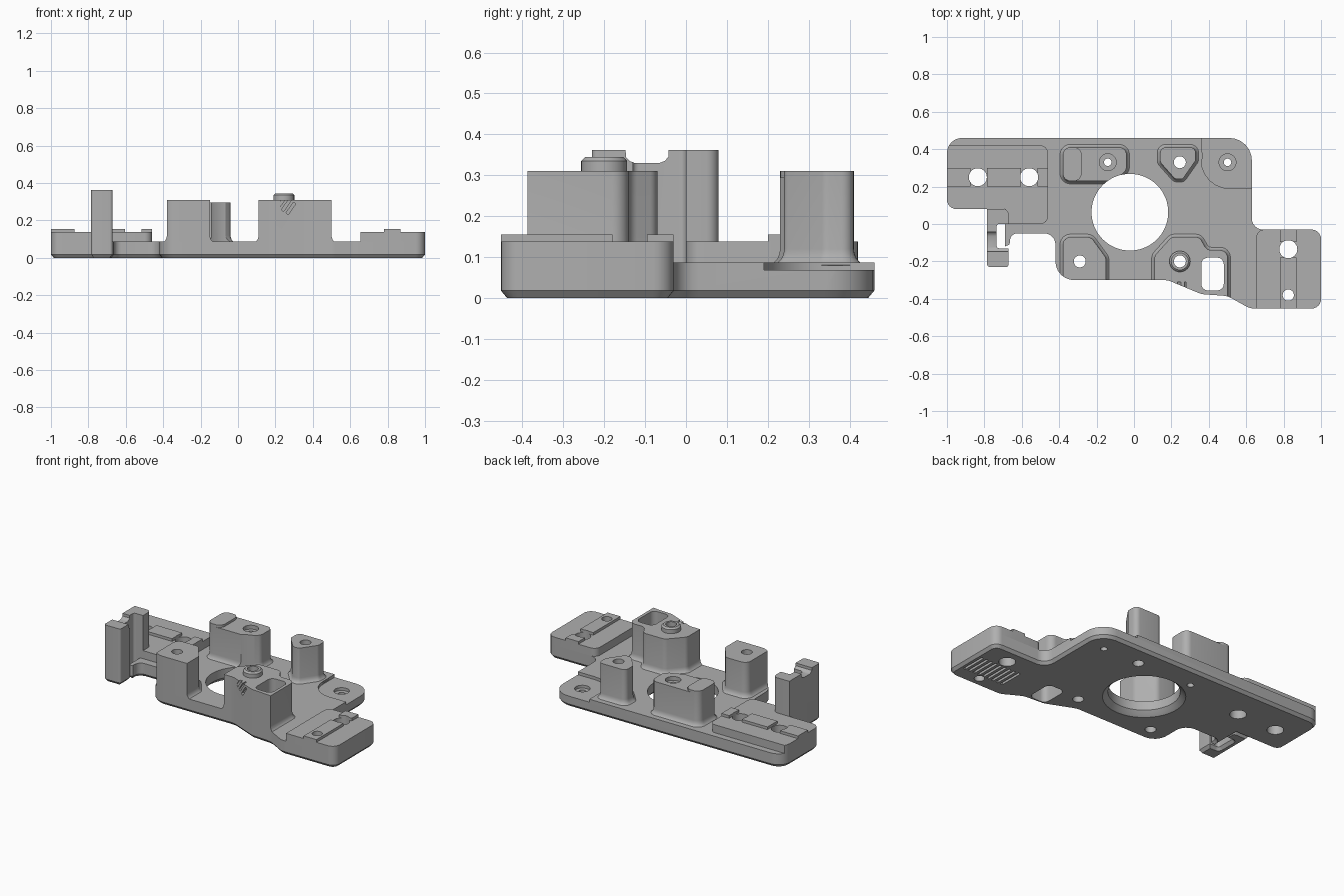
import bpy, bmesh, math
from mathutils import Vector, Matrix

cube = bpy.data.objects.get("Cube")
if cube:
    bpy.data.objects.remove(cube)

grey = bpy.data.materials.new("machined_grey")
grey.use_nodes = True
grey.diffuse_color = (0.43, 0.43, 0.43, 1)
grey.node_tree.nodes["Principled BSDF"].inputs["Base Color"].default_value = (0.43, 0.43, 0.43, 1)


def rounded(corners, default=0.0, steps=6):
    """Polygon with circular arcs at its corners; a corner is (x, y) or (x, y, radius)."""
    out, n = [], len(corners)
    for i, c in enumerate(corners):
        p = Vector(c[:2])
        r = c[2] if len(c) > 2 else default
        if r == 0:
            out.append(p)
            continue
        a = (Vector(corners[i - 1][:2]) - p).normalized()
        b = (Vector(corners[(i + 1) % n][:2]) - p).normalized()
        half = a.angle(b) / 2
        t, w = r / math.tan(half), math.sin(half)
        p0, p2 = p + a * t, p + b * t
        for k in range(steps + 1):
            u = k / steps
            k0, k1, k2 = (1 - u) ** 2, 2 * u * (1 - u) * w, u * u
            out.append((p0 * k0 + p * k1 + p2 * k2) / (k0 + k1 + k2))
    return out


def rect(x0, x1, y0, y1, r=0.0):
    return rounded([(x0, y0), (x1, y0), (x1, y1), (x0, y1)], r)


def circle(x, y, r, n=40):
    return [Vector((x + r * math.cos(math.tau * i / n), y + r * math.sin(math.tau * i / n))) for i in range(n)]


def grow(pts, d):
    """Offset a counter-clockwise outline outward."""
    out, n = [], len(pts)
    for i, p in enumerate(pts):
        e0 = (p - pts[i - 1]).normalized()
        e1 = (pts[(i + 1) % n] - p).normalized()
        m = Vector((e0.y + e1.y, -e0.x - e1.x)).normalized()
        out.append(p + m * d / max(0.5, m.dot(Vector((e1.y, -e1.x)))))
    return out


def build(name, *solids):
    """Each solid is an outline and its rings of (height, outward offset)."""
    bm = bmesh.new()
    for outline, rings in solids:
        loops = [[bm.verts.new((p.x, p.y, z)) for p in grow(outline, d)] for z, d in rings]
        n = len(outline)
        for lo, hi in zip(loops, loops[1:]):
            for i in range(n):
                j = (i + 1) % n
                bm.faces.new((lo[i], lo[j], hi[j], hi[i]))
        bm.faces.new(loops[0][::-1])
        bm.faces.new(loops[-1])
    bmesh.ops.recalc_face_normals(bm, faces=bm.faces)
    mesh = bpy.data.meshes.new(name)
    bm.to_mesh(mesh)
    bm.free()
    mesh.materials.append(grey)
    ob = bpy.data.objects.new(name, mesh)
    bpy.context.collection.objects.link(ob)
    return ob


def post(top):
    """Straight post with a filleted foot."""
    foot = [(0.08 + 0.04 * (1 - math.cos(a)), 0.04 * (1 - math.sin(a)))
            for a in (math.pi / 2 * k / 5 for k in range(6))]
    foot = [(0.08 + 0.04 * (1 - math.cos(k * math.pi / 10)), 0.035 * (1 - math.sin(k * math.pi / 10)))
            for k in range(6)]
    return foot + [(top, 0)]


TOP = 0.087
THROUGH = [(-0.1, 0), (0.6, 0)]
CHAMFERED = [(0, -0.015), (0.018, 0)]

# Plate outline, shared by the plate and the trimming envelope
outline = rounded([
    (-1, 0.08, 0.05), (-0.69, 0.08), (-0.69, -0.12), (-0.665, -0.11), (-0.66, -0.05, 0.04),
    (-0.42, -0.05, 0.06), (-0.42, -0.3, 0.1), (0.18, -0.3, 0.1), (0.36, -0.375, 0.1),
    (0.5, -0.385, 0.1), (0.62, -0.452, 0.1), (1, -0.452, 0.05), (1, -0.03, 0.05),
    (0.63, -0.03, 0.06), (0.63, 0.46, 0.12), (-1, 0.46, 0.08)])
envelope = build("envelope_cutter", (outline, THROUGH))

# Bores: central opening, screw holes, counterbores, and the square pocket
bores = build(
    "bore_cutter",
    (circle(-0.022, 0.063, 0.205, 72), [(-0.01, 0.045), (0.008, 0.02), (0.03, 0), (0.6, 0)]),
    (rect(0.36, 0.48, -0.355, -0.18, 0.035), THROUGH),
    *[(circle(x, y, r), THROUGH) for x, y, r in (
        (-0.835, 0.25, 0.048), (-0.56, 0.25, 0.048), (0.825, -0.135, 0.048), (0.825, -0.38, 0.03),
        (-0.29, -0.2, 0.032), (0.245, 0.33, 0.032), (0.245, -0.2, 0.032))],
    *[(circle(x, 0.33, 0.02), [(-0.1, 0), (z, 0), (z, 0.025), (0.6, 0.025)])
      for x, z in ((-0.14, 0.27), (0.5, 0.05))])

# Shallow recesses: corner seat, underside slots, clamp notch, slanted nicks
corner = rounded([(0.36, 0.19, 0.15), (0.8, 0.19), (0.8, 0.6), (0.36, 0.6)])
slots = [(rect(0.68 + 0.034 * i, 0.696 + 0.034 * i, -0.35, -0.19), [(-0.05, 0), (0.015, 0)]) for i in range(9)]
notch = (rect(-0.9, -0.6, -0.15, -0.04), [(0.33, -0.025), (0.335, -0.012), (0.345, -0.003), (0.5, 0)])
recesses = build("recess_cutter", (corner, [(0.068, 0), (0.5, 0)]), notch, *slots)
nicks = build("nick_cutter", *[(rect(x, x + 0.015, -0.36, -0.31), [(-0.035, 0), (0.035, 0)])
                               for x in (-0.04, -0.01, 0.02)])
nicks.data.transform(Matrix.Translation((0.26, 0, 0.28)) @ Matrix.Rotation(math.radians(35), 4, "Y"))

parts = {}
plate_rings = CHAMFERED + [(TOP, 0)]
parts["base_plate"] = build("base_plate", (outline, plate_rings))

# Mounting pads
parts["right_pad"] = build("right_pad", (rect(-1.1, -0.46, 0.0, 0.42, 0.04), [(0.08, 0), (0.138, 0)]))
parts["left_pad"] = build("left_pad", (rect(0.655, 1.1, -0.55, -0.03, 0.04), [(0.08, 0), (0.138, 0)]))
RIB = [(0.13, 0), (0.155, 0)]
parts["right_pad_ribs"] = build("right_pad_ribs", *[
    (rect(a, b, 0.2, 0.3), RIB) for a, b in ((-1.1, -0.875), (-0.785, -0.605), (-0.515, -0.46))])
parts["left_pad_ribs"] = build("left_pad_ribs", *[
    (rect(0.78, 0.87, a, b), RIB) for a, b in ((-0.5, -0.18), (-0.095, -0.03))])

# Four posts
parts["back_right_post"] = build("back_right_post", (
    rounded([(-0.38, 0.23), (-0.06, 0.23), (-0.04, 0.25), (-0.04, 0.41), (-0.38, 0.41)][:1]
            + [(-0.1, 0.23, 0.04), (-0.04, 0.29, 0.04), (-0.04, 0.41, 0.04), (-0.38, 0.41, 0.04)], 0.04),
    post(0.295)))
parts["post_step"] = build("post_step", (rect(-0.38, -0.28, 0.23, 0.41, 0.04), [(0.28, 0), (0.31, 0)]))
parts["back_left_post"] = build("back_left_post", (
    rounded([(0.14, 0.33, 0.03), (0.22, 0.24, 0.03), (0.26, 0.24, 0.02),
             (0.33, 0.34, 0.03), (0.33, 0.41, 0.03), (0.14, 0.41, 0.03)]), post(0.31)))
parts["front_right_post"] = build("front_right_post", (
    rounded([(-0.38, -0.4), (-0.15, -0.4), (-0.15, -0.18, 0.04), (-0.23, -0.07, 0.04),
             (-0.38, -0.07, 0.04)]), post(0.31)))
parts["front_left_post"] = build("front_left_post", (
    rounded([(0.11, -0.5), (0.5, -0.5), (0.5, -0.14, 0.04), (0.39, -0.14, 0.04), (0.35, -0.07, 0.035),
             (0.2, -0.07, 0.04), (0.11, -0.17, 0.04)]), post(0.31)))
parts["post_boss"] = build("post_boss", (circle(0.245, -0.2, 0.056), [(0.3, 0), (0.335, 0), (0.345, -0.01)]))

# Upright clamp with a channel on its inner side
parts["upright_clamp"] = build("upright_clamp", (
    rounded([(-0.785, -0.23, 0.015), (-0.67, -0.23, 0.015), (-0.67, -0.13), (-0.735, -0.13, 0.015),
             (-0.735, 0.0, 0.015), (-0.67, 0.0), (-0.67, 0.08, 0.03), (-0.785, 0.08)]),
    CHAMFERED + [(0.362, 0)]))


def cut(ob, tool, operation):
    mod = ob.modifiers.new(tool.name, "BOOLEAN")
    mod.object, mod.operation, mod.solver = tool, operation, "EXACT"
    bpy.ops.object.modifier_apply(modifier=mod.name)


# Trim every part to the outline, then drill and shade it
for name, ob in parts.items():
    bpy.ops.object.select_all(action="DESELECT")
    ob.select_set(True)
    bpy.context.view_layer.objects.active = ob
    if name not in ("base_plate", "upright_clamp"):
        cut(ob, envelope, "INTERSECT")
    if name != "upright_clamp":
        cut(ob, bores, "DIFFERENCE")
    if name in ("base_plate", "upright_clamp"):
        cut(ob, recesses, "DIFFERENCE")
    if name == "front_left_post":
        cut(ob, nicks, "DIFFERENCE")
    bpy.ops.object.shade_smooth_by_angle(angle=math.radians(30))

for tool in (envelope, bores, recesses, nicks):
    bpy.data.objects.remove(tool)
